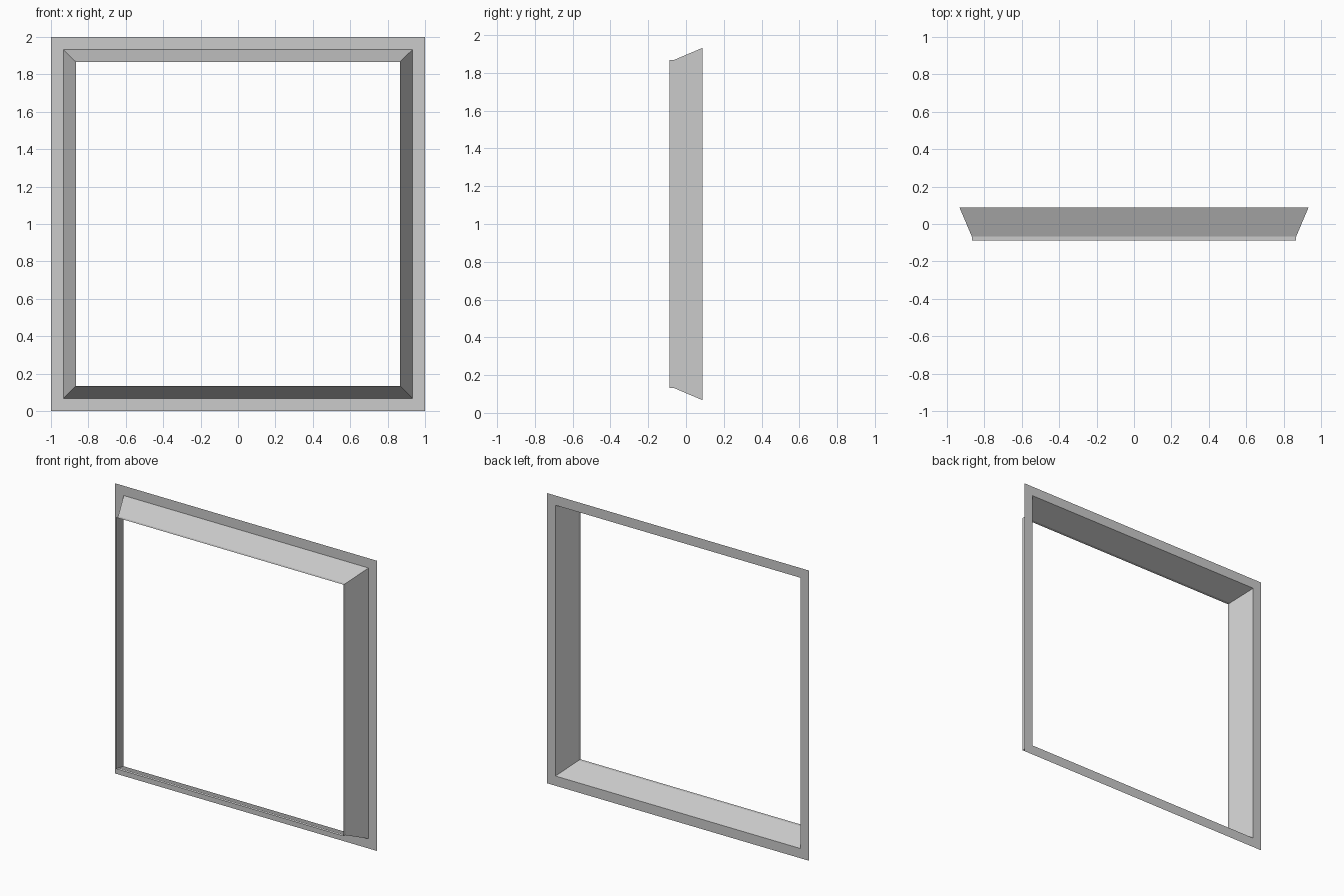
import bpy
import bmesh

if "Cube" in bpy.data.objects:
    bpy.data.objects.remove(bpy.data.objects["Cube"])

CENTRE_Z = 1.0


def square_loft(name, profile):
    """Sweep a (half size, y) profile around a square opening, mitred at the corners."""
    bm = bmesh.new()
    rings = [[bm.verts.new((sx * h, y, CENTRE_Z + sz * h))
              for sx, sz in ((-1, -1), (1, -1), (1, 1), (-1, 1))]
             for h, y in profile]
    for a, b in zip(rings, rings[1:]):
        for i in range(4):
            j = (i + 1) % 4
            bm.faces.new((a[i], b[i], b[j], a[j]))
    mesh = bpy.data.meshes.new(name)
    bm.to_mesh(mesh)
    bm.free()
    obj = bpy.data.objects.new(name, mesh)
    bpy.context.collection.objects.link(obj)
    return obj


# Flat sheet border at the back
square_loft("back_flange", [(1.0, 0.088), (0.933, 0.088)])

# Splayed sheet walls narrowing to a short straight lip at the front
square_loft("splayed_walls", [(0.933, 0.088), (0.867, -0.067), (0.867, -0.088)])
